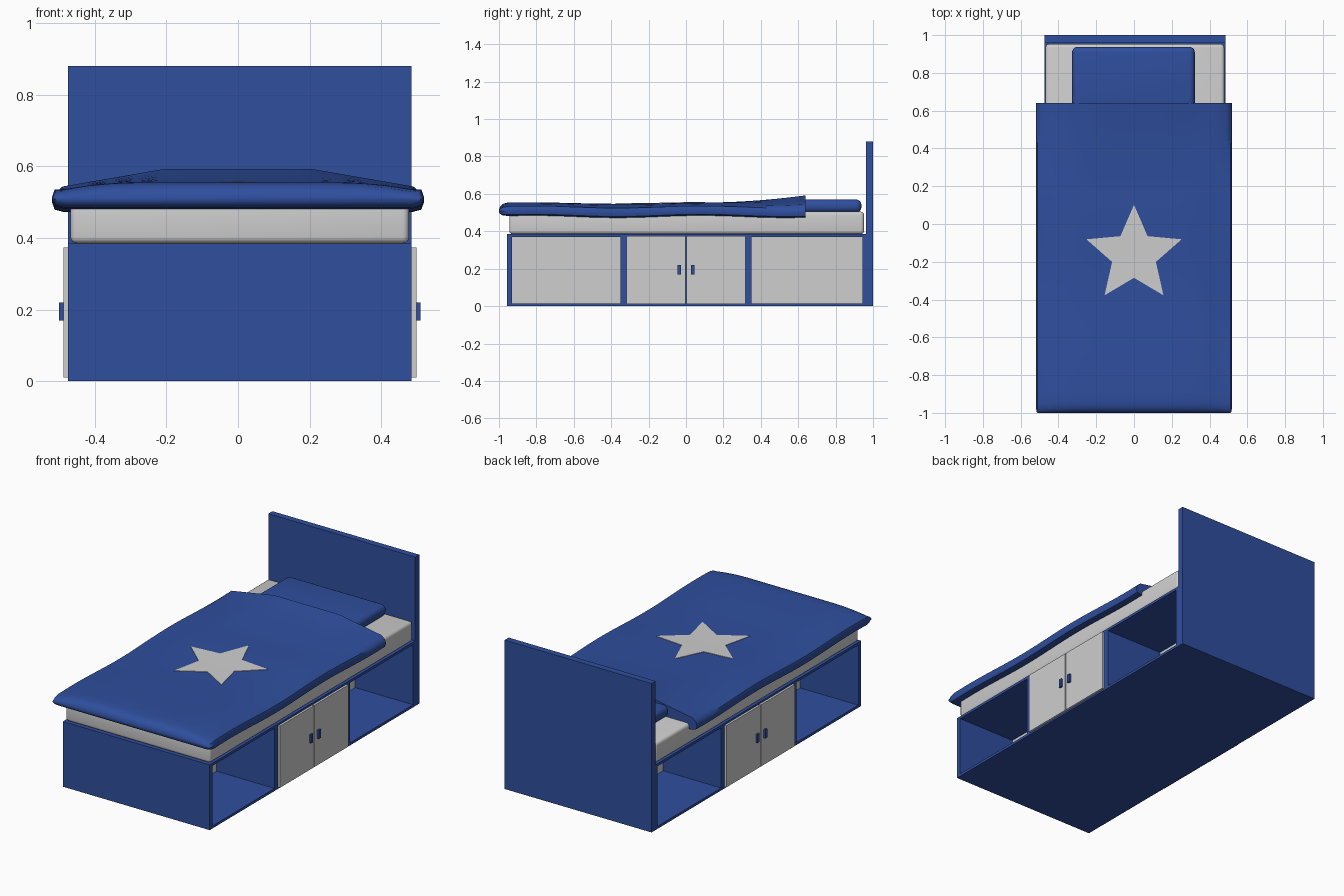
import bpy, bmesh, math

if "Cube" in bpy.data.objects:
    bpy.data.objects.remove(bpy.data.objects["Cube"])


def material(name, rgb):
    m = bpy.data.materials.new(name)
    m.diffuse_color = (*rgb, 1)
    m.use_nodes = True
    m.node_tree.nodes["Principled BSDF"].inputs["Base Color"].default_value = m.diffuse_color
    return m


BLUE = material("blue", (0.028, 0.077, 0.34))
GREY = material("light_grey", (0.62, 0.62, 0.62))
CX, HALF = 0.005, 0.48          # bed centre line and half width


def finish(bm, name, mat, smooth=False):
    bmesh.ops.recalc_face_normals(bm, faces=bm.faces)
    me = bpy.data.meshes.new(name)
    bm.to_mesh(me)
    bm.free()
    me.materials.append(mat)
    ob = bpy.data.objects.new(name, me)
    bpy.context.collection.objects.link(ob)
    if smooth:
        bpy.ops.object.select_all(action='DESELECT')
        ob.select_set(True)
        bpy.context.view_layer.objects.active = ob
        bpy.ops.object.shade_smooth_by_angle(angle=math.radians(40))
    return ob


def box(name, mat, x, y, z, bevel=0, segments=4):
    bm = bmesh.new()
    bmesh.ops.create_cube(bm, size=1)
    for v in bm.verts:
        for i, (a, b) in enumerate((x, y, z)):
            v.co[i] = a if v.co[i] < 0 else b
    if bevel:
        bmesh.ops.bevel(bm, geom=bm.edges[:], offset=bevel, segments=segments,
                        profile=0.5, affect='EDGES')
    return finish(bm, name, mat, bool(bevel))


# Frame boards
full = (CX - HALF, CX + HALF)
box("headboard", BLUE, full, (0.962, 1.0), (0, 0.88))
box("foot_panel", BLUE, full, (-0.957, -0.93), (0, 0.385))
box("head_panel", BLUE, full, (0.943, 0.962), (0, 0.385))
box("bottom_board", BLUE, full, (-0.93, 0.943), (0, 0.015))
box("top_board", BLUE, full, (-0.93, 0.943), (0.37, 0.385))
for tag, y in (("foot", -0.335), ("head", 0.335)):
    box(tag + "_divider", BLUE, full, (y - 0.016, y + 0.016), (0.015, 0.37))

# Back panels of the open shelves
for tag, y in (("foot", (-0.93, -0.351)), ("head", (0.351, 0.943))):
    box(tag + "_shelf_back", GREY, (CX - 0.1, CX + 0.1), y, (0.015, 0.37))

# Cupboard with doors and handles on both sides
box("cupboard_body", BLUE, (CX - 0.475, CX + 0.475), (-0.319, 0.319), (0.015, 0.37))
for side, sx in (("left", -1), ("right", 1)):
    for tag, sy in (("foot", -1), ("head", 1)):
        def span(a, b, s, c=0):
            return tuple(sorted((c + s * a, c + s * b)))
        box(f"{side}_{tag}_door", GREY, span(0.478, 0.493, sx, CX),
            span(0.003, 0.319, sy), (0.01, 0.374))
        box(f"{side}_{tag}_handle", BLUE, span(0.493, 0.505, sx, CX),
            span(0.026, 0.045, sy), (0.17, 0.22))

# Mattress and pillow
box("mattress", GREY, (CX - 0.473, CX + 0.473), (-0.945, 0.952), (0.385, 0.505), 0.018)
box("pillow", BLUE, (-0.328, 0.322), (0.56, 0.938), (0.5, 0.57), 0.03, 5)


# Quilt: height of its top surface, raised over the pillow
def quilt_top(x, y):
    a = abs(x)
    flat = 0.551 + 0.004 * math.sin(6 * y + 0.5) - 0.02 * max(0, (a - 0.28) / 0.21) ** 2
    head = 0.592 - 0.05 * max(0, (a - 0.21) / 0.29)
    u = min(1, max(0, (y - 0.2) / 0.44))
    return flat + (head - flat) * u ** 1.3


def quilt_section(y):
    wave = 0.006 * math.sin(7 * y + 1)
    right = [(0.512, 0.53), (0.52, 0.507), (0.512, 0.485), (0.485, 0.478)]
    top = [(x, quilt_top(x, y)) for x in [-0.49 + 0.07 * i for i in range(15)]]
    return (top + [(x, z + wave) for x, z in right]
            + [(-x, z + wave) for x, z in reversed(right)])


stations = [(-1.0, 0.15), (-0.995, 0.5), (-0.98, 0.83), (-0.95, 1)]
stations += [(-0.95 + 1.59 * i / 28, 1) for i in range(1, 29)]
bm = bmesh.new()
rings = []
for y, f in stations:
    w = 0.98 + 0.02 * f
    rings.append([bm.verts.new((x * w, y, 0.508 + (z - 0.508) * f))
                  for x, z in quilt_section(y)])
n = len(rings[0])
for a, b in zip(rings, rings[1:]):
    for i in range(n):
        bm.faces.new((a[i], a[(i + 1) % n], b[(i + 1) % n], b[i]))
bm.faces.new(rings[0])
bm.faces.new(rings[-1])
finish(bm, "quilt", BLUE, True)

# Star lying on the quilt
bm = bmesh.new()
cy = -0.163
centre = bm.verts.new((0, cy, 0))
rim = []
for k in range(10):
    r = 0.122 if k % 2 else 0.265
    t = math.pi / 2 + k * math.pi / 5
    rim.append(bm.verts.new((r * math.cos(t), cy + r * math.sin(t), 0)))
for k in range(10):
    bm.faces.new((centre, rim[k], rim[(k + 1) % 10]))
bmesh.ops.subdivide_edges(bm, edges=bm.edges[:], cuts=5, use_grid_fill=True)
for v in bm.verts:
    v.co.z = quilt_top(v.co.x, v.co.y) + 0.003
bmesh.ops.recalc_face_normals(bm, faces=bm.faces)
if sum(f.normal.z for f in bm.faces) < 0:
    bmesh.ops.reverse_faces(bm, faces=bm.faces[:])
ret = bmesh.ops.extrude_face_region(bm, geom=bm.faces[:])
for v in ret["geom"]:
    if isinstance(v, bmesh.types.BMVert):
        v.co.z -= 0.006
finish(bm, "star", GREY, True)
